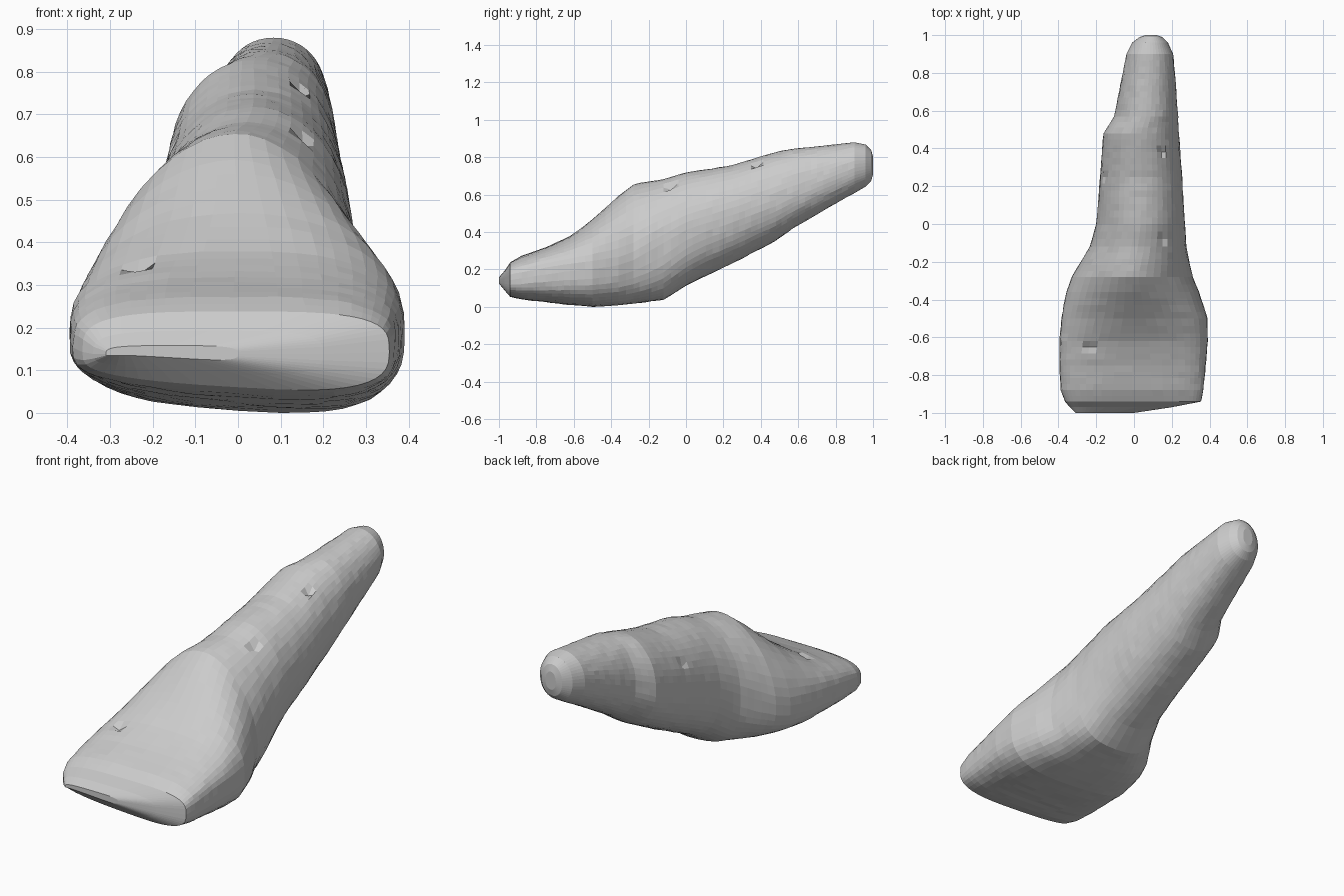
import bpy, bmesh, math, random
from mathutils import Vector

if "Cube" in bpy.data.objects:
    bpy.data.objects.remove(bpy.data.objects["Cube"])

random.seed(4)
SIDES = 48
SPACING = 0.035

# Cross-sections along the body:
# y, left x, right x, bottom z, top z, widest z, squareness
SECTIONS = [
    (-1.00, -0.31, 0.00, 0.120, 0.165, 0.145, 3.5),
    (-0.97, -0.34, 0.20, 0.090, 0.200, 0.145, 3.5),
    (-0.94, -0.365, 0.355, 0.060, 0.245, 0.15, 3.5),
    (-0.88, -0.388, 0.368, 0.045, 0.280, 0.16, 3.2),
    (-0.75, -0.395, 0.380, 0.030, 0.325, 0.18, 3.0),
    (-0.62, -0.395, 0.392, 0.015, 0.385, 0.20, 2.6),
    (-0.50, -0.385, 0.390, 0.005, 0.475, 0.21, 2.2),
    (-0.36, -0.36, 0.345, 0.012, 0.600, 0.23, 1.9),
    (-0.28, -0.33, 0.310, 0.020, 0.665, 0.26, 1.8),
    (-0.12, -0.235, 0.278, 0.040, 0.690, 0.35, 2.0),
    (0.00, -0.20, 0.270, 0.120, 0.725, 0.42, 2.0),
    (0.25, -0.18, 0.255, 0.240, 0.765, 0.50, 2.1),
    (0.48, -0.163, 0.238, 0.360, 0.835, 0.58, 2.1),
    (0.57, -0.105, 0.234, 0.425, 0.852, 0.62, 2.1),
    (0.80, -0.06, 0.217, 0.560, 0.875, 0.71, 2.1),
    (0.90, -0.04, 0.207, 0.615, 0.887, 0.75, 2.1),
    (0.96, -0.01, 0.180, 0.650, 0.875, 0.76, 2.1),
    (0.99, 0.03, 0.150, 0.680, 0.845, 0.76, 2.1),
    (1.00, 0.06, 0.120, 0.715, 0.810, 0.76, 2.1),
]
# Small chipped pits in the upper surface
PITS = [(-0.22, -0.67, 0.37), (0.14, -0.08, 0.64), (0.14, 0.37, 0.76), (-0.13, 0.24, 0.63)]


def section_points(s):
    """Superelliptic ring; the foot has a flatter, slightly tilted underside."""
    y, xl, xr, zb, zt, zw, e = s
    foot = min(1, max(0, (0.1 - y) / 0.3))
    cx, half = (xl + xr) / 2, (xr - xl) / 2
    ring = []
    for i in range(SIDES):
        a = 2 * math.pi * i / SIDES
        c, d = math.cos(a), math.sin(a)
        p = 2 / (e if d >= 0 else 2.2 + 0.8 * foot)
        x = cx + half * math.copysign(abs(c) ** p, c)
        rise = zt - zw if d >= 0 else zw - zb
        z = zw + rise * math.copysign(abs(d) ** p, d)
        if d < 0:
            z += 0.06 * foot * abs(d) * (0.12 - x)
        ring.append((x, y, z))
    return ring


def blended(sections):
    """Evenly spaced sections between neighbouring profiles."""
    out = []
    for a, b in zip(sections, sections[1:]):
        n = max(1, round((b[0] - a[0]) / SPACING))
        out += [tuple(p + (q - p) * k / n for p, q in zip(a, b)) for k in range(n)]
    return out + [sections[-1]]


# Tapered body: broad wedge foot running into the raised, rounded shaft
bm = bmesh.new()
rings = [[bm.verts.new(p) for p in section_points(s)] for s in blended(SECTIONS)]
for r, t in zip(rings, rings[1:]):
    for i in range(SIDES):
        j = (i + 1) % SIDES
        bm.faces.new((r[i], r[j], t[j], t[i]))
bm.faces.new(rings[0])
bm.faces.new(rings[-1])

# Soften the profile joints, slightly roughen, and chip the surface
inner = [v for ring in rings[4:-5] for v in ring]
bmesh.ops.smooth_vert(bm, verts=inner, factor=0.3,
                      use_axis_x=True, use_axis_y=False, use_axis_z=True)
for v in inner:
    v.co.x += random.uniform(-0.0015, 0.0015)
    v.co.z += random.uniform(-0.0015, 0.0015)
for pit in PITS:
    v = min(inner, key=lambda w: (w.co - Vector(pit)).length)
    v.co.z -= 0.025
bmesh.ops.recalc_face_normals(bm, faces=bm.faces)
low = min(v.co.z for v in bm.verts)
bmesh.ops.translate(bm, verts=bm.verts, vec=(0, 0, -low))

mesh = bpy.data.meshes.new("tapered_body")
bm.to_mesh(mesh)
bm.free()
body = bpy.data.objects.new("tapered_body", mesh)
bpy.context.collection.objects.link(body)
